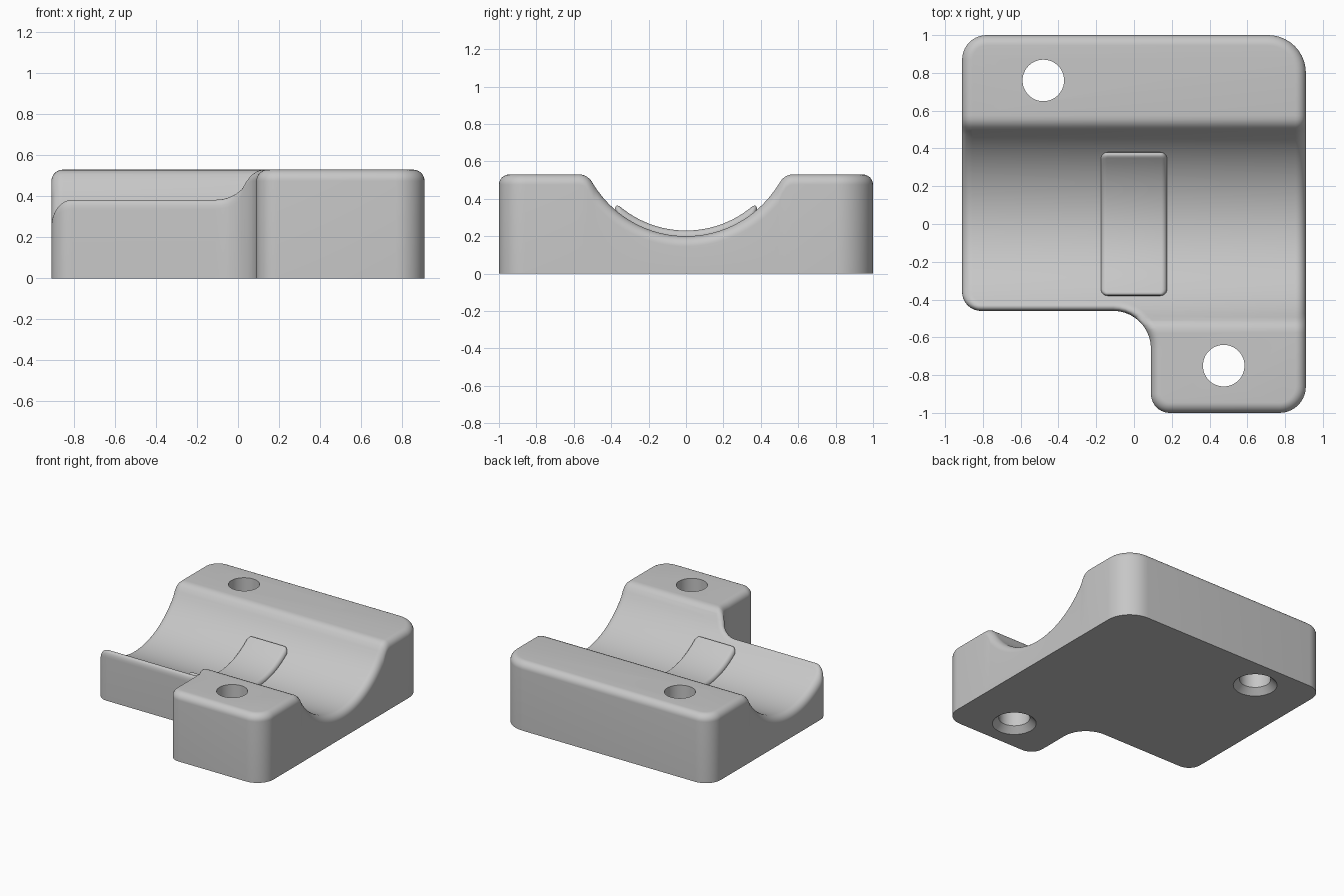
import bpy, bmesh, math
from mathutils import Vector

cube = bpy.data.objects.get("Cube")
if cube:
    bpy.data.objects.remove(cube, do_unlink=True)

grey = bpy.data.materials.new("light_grey")
grey.use_nodes = True
colour = (0.57, 0.57, 0.57, 1)
grey.diffuse_color = colour
grey.node_tree.nodes["Principled BSDF"].inputs["Base Color"].default_value = colour

TOP = 0.53                          # height of the flat clamping faces
AXIS_Z, TROUGH_R, LIP_R = 0.78, 0.58, 0.08
PAD_R = 0.55


def make_object(name, bm):
    bmesh.ops.recalc_face_normals(bm, faces=bm.faces)
    mesh = bpy.data.meshes.new(name)
    bm.to_mesh(mesh)
    bm.free()
    mesh.materials.append(grey)
    obj = bpy.data.objects.new(name, mesh)
    bpy.context.collection.objects.link(obj)
    return obj


def rounded_outline(corners, steps=10):
    """Points and inward normals of a counter-clockwise outline, corners (x, y, radius)."""
    result = []
    for i, (x, y, r) in enumerate(corners):
        p = Vector((x, y))
        back = (Vector(corners[i - 1][:2]) - p).normalized()
        ahead = (Vector(corners[(i + 1) % len(corners)][:2]) - p).normalized()
        side = 1 if (-back).cross(ahead) > 0 else -1
        for k in range(steps + 1):
            t = math.pi / 2 * k / steps
            n = ahead * math.cos(t) + back * math.sin(t)
            result.append((p + r * (back + ahead) - r * n, n * side))
    return result


def trough_height(y):
    """Flat top, rounded lip, then a circular trough."""
    y = abs(y)
    lip_z = TOP - LIP_R
    lip_y = math.sqrt((TROUGH_R + LIP_R) ** 2 - (AXIS_Z - lip_z) ** 2)
    if y >= lip_y:
        return TOP
    if y > lip_y * TROUGH_R / (TROUGH_R + LIP_R):
        return lip_z + math.sqrt(LIP_R ** 2 - (lip_y - y) ** 2)
    return AXIS_Z - math.sqrt(TROUGH_R ** 2 - y * y)


def pad_height(y):
    return AXIS_Z - math.sqrt(PAD_R ** 2 - y * y)


def curved_slab(name, corners, height, radius, base, reach, cuts, steps=8):
    """Extruded outline with a top that follows height(y) and a rounded rim."""
    bm = bmesh.new()
    outline = rounded_outline(corners)
    bottom = [bm.verts.new((p.x, p.y, base)) for p, n in outline]
    bm.faces.new(bottom)
    # rim rings: z holds the inset distance (plus one) until the top is shaped
    rings = [bottom]
    for k in range(steps + 1):
        d = radius * (1 - math.cos(math.pi / 2 * k / steps))
        rings.append([bm.verts.new((*(p + n * d), 1 + d)) for p, n in outline])
    for low, high in zip(rings, rings[1:]):
        for i in range(len(low)):
            bm.faces.new((low[i - 1], low[i], high[i], high[i - 1]))
    bm.faces.new(rings[-1])
    # strips along the curve
    for k in range(cuts + 1):
        y = -reach + 2 * reach * k / cuts
        bmesh.ops.bisect_plane(bm, geom=bm.verts[:] + bm.edges[:] + bm.faces[:],
                               plane_co=(0, y, 0), plane_no=(0, 1, 0), dist=1e-5)
    for v in bm.verts:
        if v.co.z > 0.999:
            gap = max(0, radius - (v.co.z - 1))
            drop = radius - math.sqrt(max(0, radius ** 2 - gap ** 2))
            y, e = v.co.y, 0.002
            slope = (height(y + e) - height(y - e)) / (2 * e)
            v.co.z = height(y) - drop * math.sqrt(1 + slope * slope)
    return make_object(name, bm)


def hole_cutter(x, y):
    """Straight bore with a countersink at the underside."""
    bm = bmesh.new()
    profile = [(0, -0.1), (0.155, -0.1), (0.155, 0), (0.11, 0.045), (0.11, 1), (0, 1)]
    verts = [bm.verts.new((r, 0, z)) for r, z in profile]
    edges = [bm.edges.new(pair) for pair in zip(verts, verts[1:])]
    bmesh.ops.spin(bm, geom=verts + edges, cent=(0, 0, 0), axis=(0, 0, 1),
                   angle=math.tau, steps=48)
    bmesh.ops.remove_doubles(bm, verts=bm.verts, dist=1e-4)
    bmesh.ops.translate(bm, verts=bm.verts, vec=(x, y, 0))
    cutter = make_object("hole_cutter", bm)
    cutter.hide_render = True
    return cutter


def smooth(obj):
    bpy.ops.object.select_all(action="DESELECT")
    obj.select_set(True)
    bpy.context.view_layer.objects.active = obj
    bpy.ops.object.shade_smooth_by_angle(angle=math.radians(35))


# Clamp body: wide plate with one front foot
body = curved_slab("clamp_body", [
    (-0.91, -0.46, 0.1), (0.09, -0.46, 0.2), (0.09, -1, 0.1),
    (0.91, -1, 0.14), (0.91, 1, 0.2), (-0.91, 1, 0.13)],
    trough_height, 0.055, 0, 0.575, 56)

# Countersunk bolt holes
for x, y in ((-0.48, 0.76), (0.475, -0.75)):
    cutter = hole_cutter(x, y)
    mod = body.modifiers.new("bolt_hole", "BOOLEAN")
    mod.operation, mod.solver, mod.object = "DIFFERENCE", "EXACT", cutter
    bpy.context.view_layer.objects.active = body
    bpy.ops.object.modifier_apply(modifier=mod.name)
    bpy.data.objects.remove(cutter, do_unlink=True)

# Raised grip pad in the middle of the trough
pad = curved_slab("grip_pad", [
    (-0.175, -0.38, 0.035), (0.175, -0.38, 0.035),
    (0.175, 0.38, 0.035), (-0.175, 0.38, 0.035)],
    pad_height, 0.03, 0.1, 0.37, 30)

for part in (body, pad):
    smooth(part)
